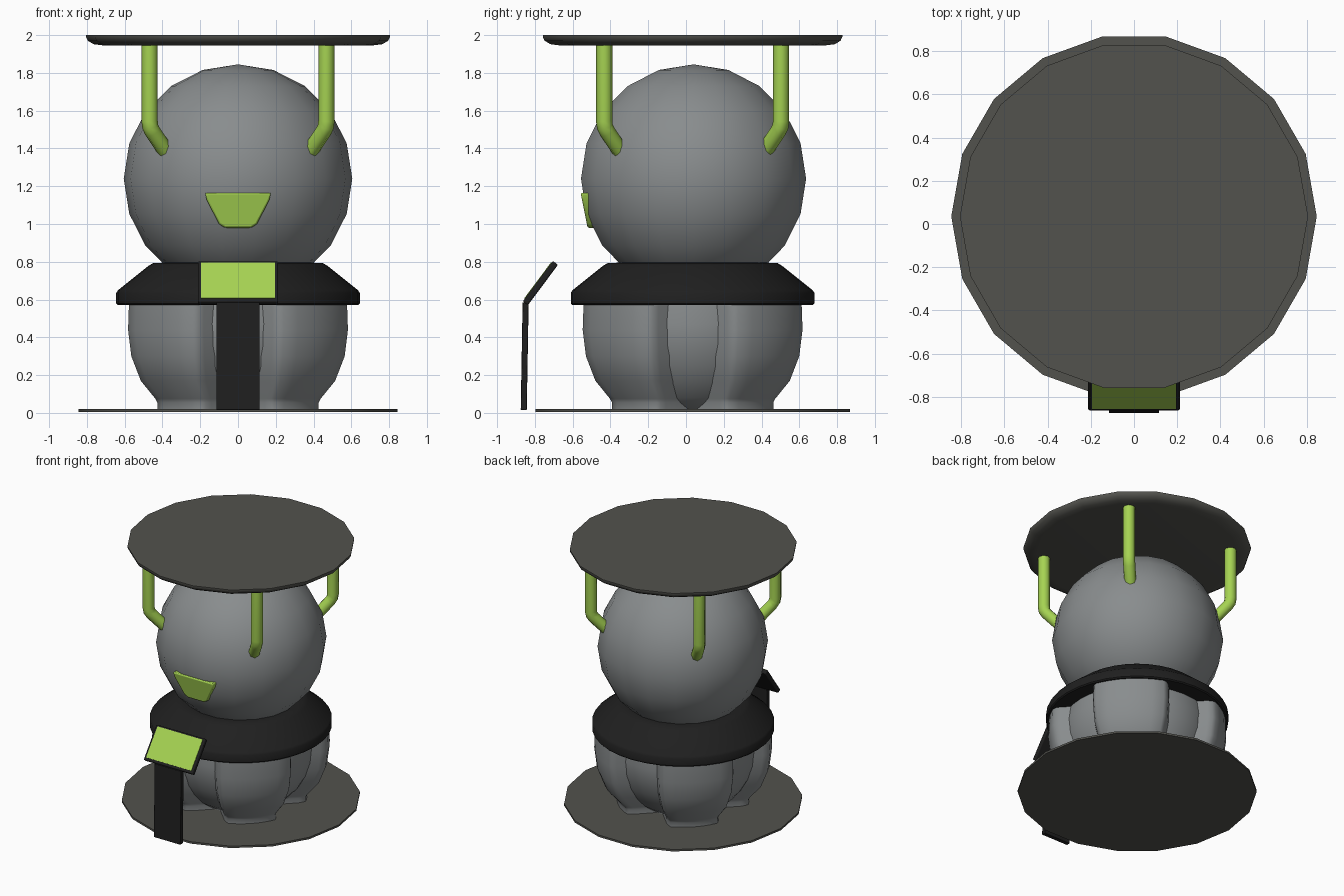
import bpy, bmesh, math
from mathutils import Matrix, Vector

cube = bpy.data.objects.get("Cube")
if cube:
    bpy.data.objects.remove(cube, do_unlink=True)

CY = 0.035  # the main axis sits a little behind the origin


def material(name, rgb):
    m = bpy.data.materials.new(name)
    m.use_nodes = True
    m.diffuse_color = (*rgb, 1)
    bsdf = next(n for n in m.node_tree.nodes if n.type == 'BSDF_PRINCIPLED')
    bsdf.inputs["Base Color"].default_value = (*rgb, 1)
    bsdf.inputs["Roughness"].default_value = 0.6
    return m


GREY = material("body grey", (0.25, 0.265, 0.27))
PLATE = material("plate grey", (0.085, 0.085, 0.075))
BLACK = material("black", (0.014, 0.014, 0.014))
GREEN = material("lime green", (0.38, 0.65, 0.085))


def finish(name, bm, mat, bevel=0, angle=40):
    bmesh.ops.remove_doubles(bm, verts=bm.verts, dist=1e-5)
    bmesh.ops.recalc_face_normals(bm, faces=bm.faces)
    mesh = bpy.data.meshes.new(name)
    bm.to_mesh(mesh)
    bm.free()
    mesh.materials.append(mat)
    ob = bpy.data.objects.new(name, mesh)
    bpy.context.collection.objects.link(ob)
    if bevel:
        mod = ob.modifiers.new("rounded edges", 'BEVEL')
        mod.width, mod.segments = bevel, 2
    bpy.ops.object.select_all(action='DESELECT')
    ob.select_set(True)
    bpy.context.view_layer.objects.active = ob
    bpy.ops.object.shade_smooth_by_angle(angle=math.radians(angle))
    return ob


def loft(bm, rings):
    """Skin closed rings of equal length and cap both ends."""
    rows = [[bm.verts.new(p) for p in ring] for ring in rings]
    n = len(rows[0])
    for a, b in zip(rows, rows[1:]):
        for i in range(n):
            j = (i + 1) % n
            bm.faces.new((a[i], a[j], b[j], b[i]))
    bm.faces.new(rows[0])
    bm.faces.new(rows[-1])


def lathe(name, profile, segs, mat, cy=CY):
    bm = bmesh.new()
    turn = [2 * math.pi * i / segs for i in range(segs)]
    loft(bm, [[(r * math.cos(a), cy + r * math.sin(a), z) for a in turn]
              for r, z in profile])
    return finish(name, bm, mat)


def ball(radius, cz, rings, start=0, stop=None):
    """Half-circle profile from bottom to top."""
    pts = []
    for i in range(start, (stop or rings) + 1):
        a = math.pi * i / rings
        pts.append((max(radius * math.sin(a), 1e-6), cz - radius * math.cos(a)))
    return pts


def box(name, size, centre, mat, tilt=0, bevel=0):
    bm = bmesh.new()
    bmesh.ops.create_cube(bm, size=1, matrix=Matrix.Translation(centre)
                          @ Matrix.Rotation(tilt, 4, 'X') @ Matrix.Diagonal((*size, 1)))
    return finish(name, bm, mat, bevel)


# Base and top plates
lathe("base_plate", [(0.845, 0.005), (0.845, 0.02)], 18, PLATE)
lathe("top_plate", [(0.71, 1.945), (0.765, 1.952), (0.795, 1.97),
                    (0.805, 1.99), (0.805, 2.0)], 18, PLATE)

# Round upper body
lathe("upper_body", ball(0.605, 1.24, 10), 18, GREY, 0.04)

# Recessed lower core between the legs
core = [(math.sqrt(0.535 ** 2 - (z - 0.47) ** 2), z)
        for z in (0.012, 0.08, 0.16, 0.25, 0.36, 0.47, 0.6)]
lathe("lower_core", core, 36, GREY)

# Collar with sloping top
lathe("collar", [(0.40, 0.572), (0.637, 0.572), (0.645, 0.58), (0.645, 0.635), (0.635, 0.65),
                 (0.475, 0.778), (0.45, 0.793), (0.40, 0.795)], 36, BLACK)

# Four bulging legs on the diagonals: half width and corner reach by height
leg_steps = [(0.012, 0.185, 0.43), (0.055, 0.185, 0.43), (0.075, 0.19, 0.44),
             (0.17, 0.228, 0.513), (0.3, 0.258, 0.555), (0.44, 0.268, 0.57),
             (0.6, 0.265, 0.565)]


def leg_ring(z, w, reach, angle):
    curve = math.hypot(w, reach)
    side = [(0.1, w), (reach - 0.045, w), (reach - 0.012, w - 0.008)]
    front = []
    for k in (0.9, 0.6, 0.3, 0, -0.3, -0.6, -0.9):
        front.append((math.sqrt(curve ** 2 - (k * w) ** 2), k * w))
    outline = side + front + [(r, -t) for r, t in reversed(side)]
    turn = Matrix.Rotation(angle, 3, 'Z')
    return [turn @ Vector((r, t, z)) + Vector((0, CY, 0)) for r, t in outline]


for side, end, degrees in (("left", "back", 45), ("right", "back", 135),
                           ("right", "front", 225), ("left", "front", 315)):
    a = math.radians(degrees)
    bm = bmesh.new()
    loft(bm, [leg_ring(z, w, reach, a) for z, w, reach in leg_steps])
    finish(f"{end}_{side}_leg", bm, GREY, angle=50)

    # Bent support rod from the body to the top plate
    curve = bpy.data.curves.new(f"{end}_{side}_rod", 'CURVE')
    curve.dimensions = '3D'
    curve.bevel_depth, curve.bevel_resolution = 0.043, 2
    curve.use_fill_caps = True
    path = [(0.54, 1.385), (0.64, 1.49), (0.657, 1.515), (0.662, 1.545), (0.662, 1.95)]
    spline = curve.splines.new('POLY')
    spline.points.add(len(path) - 1)
    for p, (r, z) in zip(spline.points, path):
        p.co = (r * math.cos(a), CY + r * math.sin(a), z, 1)
    curve.materials.append(GREEN)
    rod = bpy.data.objects.new(curve.name, curve)
    bpy.context.collection.objects.link(rod)

# Tapered mouth plate, leaning with the body
bm = bmesh.new()
outline = [(-0.175, 1.165), (-0.165, 1.125), (-0.1, 1.0), (-0.07, 0.98)]
outline += [(-x, z) for x, z in reversed(outline)]
loft(bm, [[(x, depth - 0.558 + (1.165 - z) * 0.2, z) for x, z in outline]
          for depth in (0, 0.06)])
finish("mouth_plate", bm, GREEN, bevel=0.009)

# Stand with tilted screen
tilt = math.radians(-36.7)
box("stand_post", (0.23, 0.032, 0.57), (0, -0.854, 0.3), BLACK, math.radians(-1), 0.003)
box("screen_frame", (0.425, 0.034, 0.268), (0, -0.771, 0.687), BLACK, tilt, 0.008)
offset = Matrix.Rotation(tilt, 3, 'X') @ Vector((0, -0.0175, 0.004))
box("screen_panel", (0.39, 0.006, 0.236), Vector((0, -0.771, 0.687)) + offset, GREEN, tilt)
